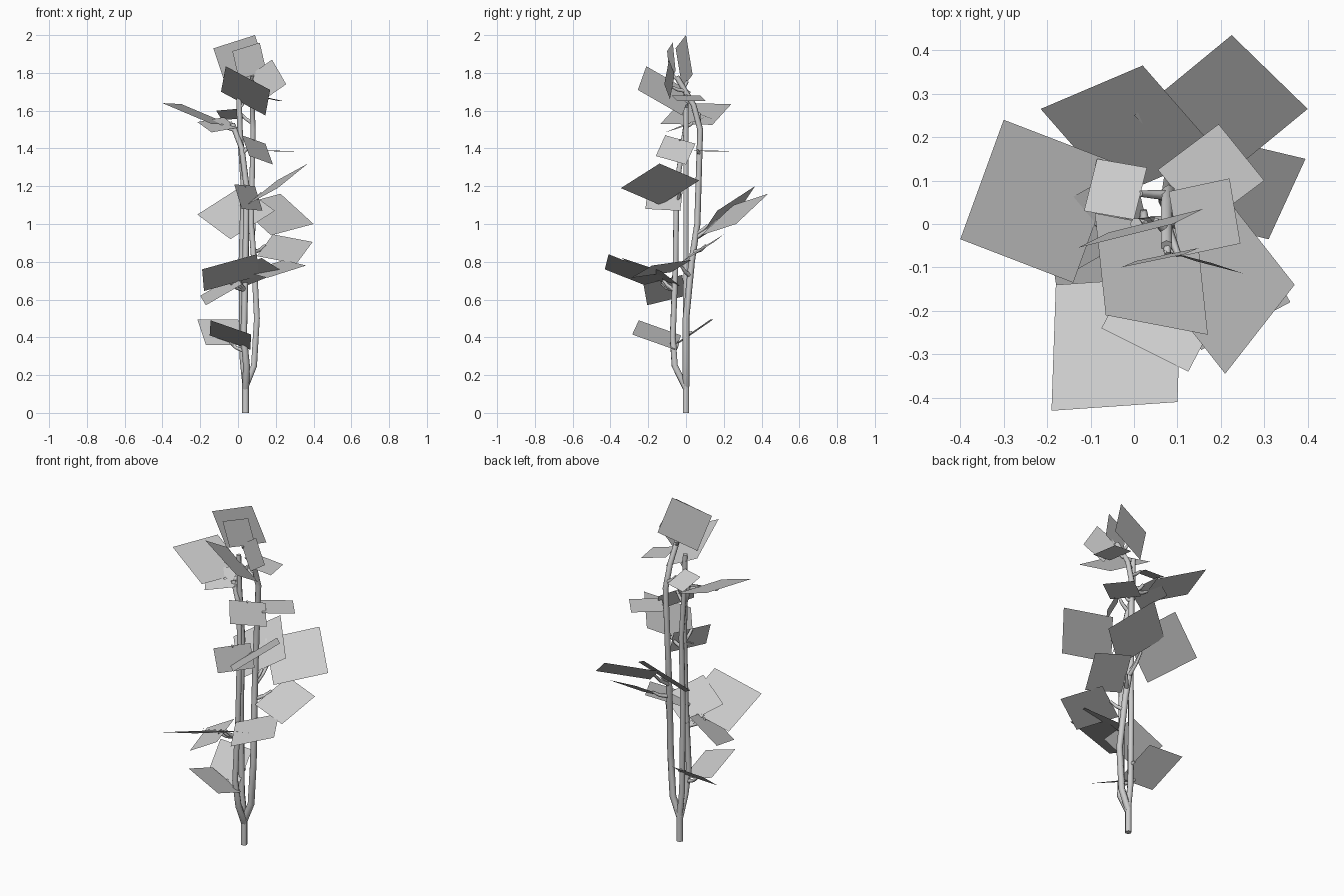
import bpy
from mathutils import Vector

cube = bpy.data.objects.get("Cube")
if cube:
    bpy.data.objects.remove(cube, do_unlink=True)


def make_material(name, colour):
    material = bpy.data.materials.new(name)
    material.use_nodes = True
    material.diffuse_color = colour
    material.node_tree.nodes["Principled BSDF"].inputs["Base Color"].default_value = colour
    return material


grey = make_material("plain light grey", (.6, .6, .6, 1))
stem_points = []


def add_stalk(name, points, radius, tip_scale):
    """Tapered tube with few sides along a path."""
    curve = bpy.data.curves.new(name, "CURVE")
    curve.dimensions = "3D"
    curve.bevel_depth = radius
    curve.bevel_resolution = 1
    curve.use_fill_caps = True
    spline = curve.splines.new("POLY")
    spline.points.add(len(points) - 1)
    last = len(points) - 1
    for i, (target, point) in enumerate(zip(spline.points, points)):
        target.co = (*point, 1)
        target.radius = 1 + (tip_scale - 1) * i / last
    curve.materials.append(grey)
    stalk = bpy.data.objects.new(name, curve)
    bpy.context.collection.objects.link(stalk)


def add_stem(name, points):
    """Main stem; its path is sampled so that twigs can find it."""
    path = [Vector(p) for p in points]
    add_stalk(name, path, .019, .75)
    for a, b in zip(path, path[1:]):
        stem_points.extend(a.lerp(b, i / 8) for i in range(9))


def add_leaf(name, a, b, c):
    """Flat four-sided leaf from three corners in order, with its twig."""
    a, b, c = Vector(a), Vector(b), Vector(c)
    corners = [a, b, c, a + c - b]
    mesh = bpy.data.meshes.new(name)
    mesh.from_pydata(corners, [], [(0, 1, 2, 3)])
    mesh.materials.append(grey)
    leaf = bpy.data.objects.new(name, mesh)
    bpy.context.collection.objects.link(leaf)
    # Twig from the nearest stem to the nearest leaf edge
    edges = [p.lerp(q, .5) for p, q in zip(corners, corners[1:] + corners[:1])]
    tip, root = min(((e, s) for e in edges for s in stem_points),
                    key=lambda pair: (pair[0] - pair[1]).length)
    gap = (tip - root).length
    if .01 < gap < .2:
        foot = min(stem_points, key=lambda s: (s - root + Vector((0, 0, gap * .7))).length)
        bend = foot.lerp(tip, .6) - Vector((0, 0, gap * .1))
        add_stalk(name + "_twig", [foot, bend, tip], .012, .6)


# Stems rising from one foot
add_stem("straight_stem", [(.04, 0, 0), (.04, 0, .16), (.025, 0, .3), (.02, 0, .8),
                           (.03, 0, 1.2), (.01, 0, 1.5), (.005, 0, 1.69)])
add_stem("left_stem", [(.04, 0, .14), (.085, 0, .25), (.1, 0, .5), (.085, .03, .8),
                       (.07, .06, 1), (.08, .075, 1.5), (.075, .04, 1.63), (.075, -.05, 1.78)])
add_stem("front_stem", [(.04, 0, .13), (.045, -.06, .25), (.03, -.07, .4), (.04, -.055, .8),
                        (.045, -.05, 1.2), (.02, -.02, 1.4), (-.03, 0, 1.53)])

# Lowest leaves
add_leaf("low_front_leaf", (-.145, -.25, .49), (.07, -.285, .415), (.065, -.06, .335))
add_leaf("low_back_leaf", (0, .13, .495), (-.215, .145, .495), (-.17, -.05, .36))

# Leaves around the lower middle
add_leaf("large_front_leaf", (.1, -.41, .84), (-.19, -.43, .76), (-.18, -.14, .645))
add_leaf("small_right_leaf", (-.2, 0, .62), (-.17, -.205, .57), (.02, -.225, .68))
add_leaf("inner_front_leaf", (-.075, -.24, .74), (.125, -.34, .82), (.235, -.13, .75))
add_leaf("outer_left_leaf", (.245, .03, .81), (.36, -.18, .78), (.155, -.29, .715))
add_leaf("left_back_leaf", (.185, .2, .945), (.395, .15, .905), (.31, -.035, .79))

# Leaves around the upper middle
add_leaf("large_back_left_leaf", (.225, .435, 1.16), (.4, .265, 1), (.175, .08, .94))
add_leaf("large_back_leaf", (.02, .365, 1.2), (-.215, .265, 1.05), (-.04, .065, .92))
add_leaf("large_left_leaf", (.21, -.345, 1.19), (.37, -.14, 1.32), (.205, .07, 1.23))
add_leaf("small_front_leaf", (-.02, -.2, 1.21), (.02, -.215, 1.08), (.13, -.03, 1.07))
add_leaf("level_back_leaf", (.055, .125, 1.39), (.195, .23, 1.385), (.3, .1, 1.385))
add_leaf("steep_left_leaf", (.02, -.11, 1.47), (.06, -.16, 1.36), (.185, 0, 1.315))

# Upper leaves on the right side
add_leaf("large_right_leaf", (-.3, .24, 1.635), (-.4, -.035, 1.64), (-.14, -.135, 1.53))
add_leaf("under_right_leaf", (-.215, .02, 1.54), (-.14, -.11, 1.485), (0, -.03, 1.51))
add_leaf("small_back_leaf", (-.085, .15, 1.55), (.03, .13, 1.56), (0, .01, 1.61))

# Crown leaves
add_leaf("crown_front_leaf", (-.065, -.21, 1.835), (.17, -.255, 1.71), (.145, -.02, 1.575))
add_leaf("crown_level_leaf", (.08, .075, 1.68), (.22, .105, 1.65), (.245, -.045, 1.65))
add_leaf("crown_tall_leaf", (-.13, -.055, 1.93), (.09, 0, 2), (.16, .035, 1.79))
add_leaf("crown_inner_leaf", (-.03, -.1, 1.915), (.115, -.07, 1.96), (.15, -.055, 1.81))
add_leaf("crown_left_leaf", (.18, -.09, 1.87), (.255, -.115, 1.74), (.14, -.085, 1.66))
